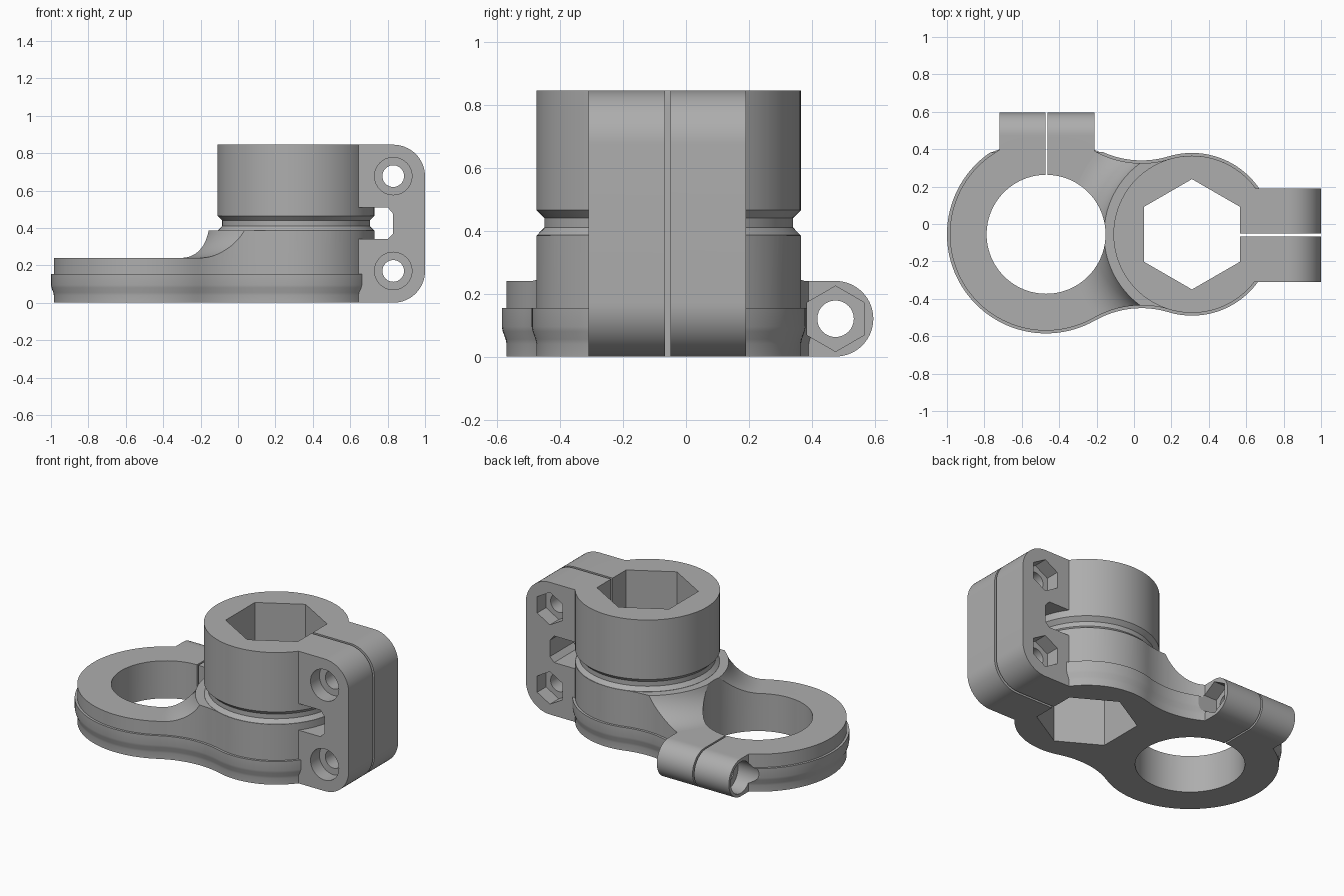
import bpy, bmesh
from math import sin, cos, pi, radians, atan2, hypot

if "Cube" in bpy.data.objects:
    bpy.data.objects.remove(bpy.data.objects["Cube"])

AX, BX, CY = -0.47, 0.31, -0.055       # ring centre, column centre, shared axis
RA, RB = 0.53, 0.435                   # outer radii of the base around each
WX, WY, WR = 0.04, 0.894, 0.499        # centre and radius of the waist arc

grey = bpy.data.materials.new("grey")
grey.diffuse_color = (0.42, 0.42, 0.42, 1)
grey.use_nodes = True
grey.node_tree.nodes["Principled BSDF"].inputs["Base Color"].default_value = grey.diffuse_color


def arc(cx, cy, r, a0, a1, n):
    return [(cx + r * cos(a0 + (a1 - a0) * i / n), cy + r * sin(a0 + (a1 - a0) * i / n))
            for i in range(n + 1)]


def circle(cx, cy, r, n=64, start=0.0):
    return arc(cx, cy, r, start, start + 2 * pi, n)[:-1]


def make(name, bm):
    bmesh.ops.recalc_face_normals(bm, faces=bm.faces[:])
    me = bpy.data.meshes.new(name)
    bm.to_mesh(me)
    bm.free()
    ob = bpy.data.objects.new(name, me)
    me.materials.append(grey)
    bpy.context.collection.objects.link(ob)
    return ob


def loft(name, rings):
    """Skin equal-length closed rings and cap both ends."""
    bm = bmesh.new()
    vs = [[bm.verts.new(p) for p in ring] for ring in rings]
    n = len(rings[0])
    for lo, hi in zip(vs, vs[1:]):
        for i in range(n):
            j = (i + 1) % n
            bm.faces.new((lo[i], lo[j], hi[j], hi[i]))
    bm.faces.new(vs[0])
    bm.faces.new(vs[-1])
    return make(name, bm)


def prism(name, pts, axis, a, b):
    place = {"x": lambda u, v, t: (t, u, v),
             "y": lambda u, v, t: (u, t, v),
             "z": lambda u, v, t: (u, v, t)}[axis]
    return loft(name, [[place(u, v, t) for u, v in pts] for t in (a, b)])


def box(name, x, y, z):
    return prism(name, [(x[0], y[0]), (x[1], y[0]), (x[1], y[1]), (x[0], y[1])], "z", *z)


def lathe(name, profile, n=96):
    """Solid of revolution around the column axis from (radius, z) points."""
    return loft(name, [[(x, y, z) for x, y in circle(BX, CY, r, n)] for r, z in profile])


def combine(target, tool, op):
    bpy.context.view_layer.objects.active = target
    m = target.modifiers.new(op, "BOOLEAN")
    m.operation, m.object, m.solver = op, tool, "EXACT"
    bpy.ops.object.modifier_apply(modifier=m.name)
    bpy.data.objects.remove(tool)


def outline(d):
    """Plan of the base: two rounds joined by concave waists, offset by d."""
    ta, tb = atan2(WY, WX - AX), atan2(WY, WX - BX)
    wa, wb = ta + pi, tb + pi
    pts = arc(AX, CY, RA + d, ta, 2 * pi - ta, 72)
    pts += arc(WX, CY - WY, WR - d, -wa + 2 * pi, -wb + 2 * pi, 16)[1:]
    pts += arc(BX, CY, RB + d, -tb, tb, 64)[1:]
    pts += arc(WX, CY + WY, WR - d, wb, wa, 16)[1:-1]
    return pts


# Base flange with a soft undercut
levels = [(-0.015, 0), (-0.015, 0.04), (-0.012, 0.055), (-0.003, 0.08), (0, 0.095), (0, 0.155)]
body = loft("clamp_body", [[(x, y, z) for x, y in outline(d)] for d, z in levels])

# Upper deck that sweeps up in a concave fillet to the column
deck = prism("deck", outline(-0.015), "z", 0.1, 0.5)
fillet = [(r, z) for r, z in arc(0.67, 0.45, 0.21, -pi / 2, -pi + 0.3145, 14)]
sweep = lathe("sweep", [(1.5, 0.05), (1.5, 0.24)] + fillet + [(0.1, 0.385)])
combine(deck, sweep, "INTERSECT")
combine(body, deck, "UNION")

# Column with a groove
column = lathe("column", [(0.40, 0.3), (0.418, 0.386), (0.395, 0.41), (0.395, 0.44),
                          (0.42, 0.465), (0.42, 0.845)])
combine(body, column, "UNION")

# Column clamp lug, rounded outside, notched at the groove
lug = ([(0.5, 0)] + arc(0.83, 0.17, 0.17, -pi / 2, 0, 16) + arc(0.83, 0.675, 0.17, 0, pi / 2, 16)
       + [(0.5, 0.845), (0.5, 0.51), (0.8, 0.51), (0.83, 0.475),
          (0.83, 0.37), (0.8, 0.34), (0.5, 0.34)])
combine(body, prism("column_lug", lug, "y", -0.31, 0.19), "UNION")

# Ring clamp lug with a round end
lug = [(0.2, 0)] + arc(0.475, 0.12, 0.12, -pi / 2, pi / 2, 28) + [(0.2, 0.24)]
combine(body, prism("ring_lug", lug, "x", -0.72, -0.21), "UNION")

# Bores and clamp slits
cutters = [
    prism("ring_bore", circle(AX, CY, 0.318, 96), "z", -0.1, 1),
    prism("hex_bore", circle(BX, CY, 0.295, 6, pi / 2), "z", -0.1, 1),
    box("column_slit", (0.45, 1.1), (-0.066, -0.05), (-0.1, 1)),
    box("ring_slit", (-0.474, -0.463), (0.15, 0.7), (-0.1, 0.5)),
]
# Bolt holes with round head seats and hexagonal nut pockets
for z in (0.17, 0.677):
    cutters += [
        prism("bolt_hole", circle(0.83, z, 0.058, 32), "y", -0.5, 0.5),
        prism("head_seat", circle(0.83, z, 0.1, 40), "y", -0.5, -0.22),
        prism("nut_pocket", circle(0.83, z, 0.104, 6, pi / 2), "y", 0.1, 0.5),
    ]
cutters += [
    prism("bolt_hole", circle(0.475, 0.12, 0.058, 32), "x", -0.9, 0),
    prism("head_seat", circle(0.475, 0.12, 0.1, 40), "x", -0.9, -0.63),
    prism("nut_pocket", circle(0.475, 0.12, 0.104, 6, pi / 2), "x", -0.3, 0),
]
for c in cutters:
    combine(body, c, "DIFFERENCE")

# Smooth the curved walls, keep the machined edges crisp
bpy.ops.object.select_all(action="DESELECT")
body.select_set(True)
bpy.context.view_layer.objects.active = body
bpy.ops.object.shade_smooth_by_angle(angle=radians(25))
